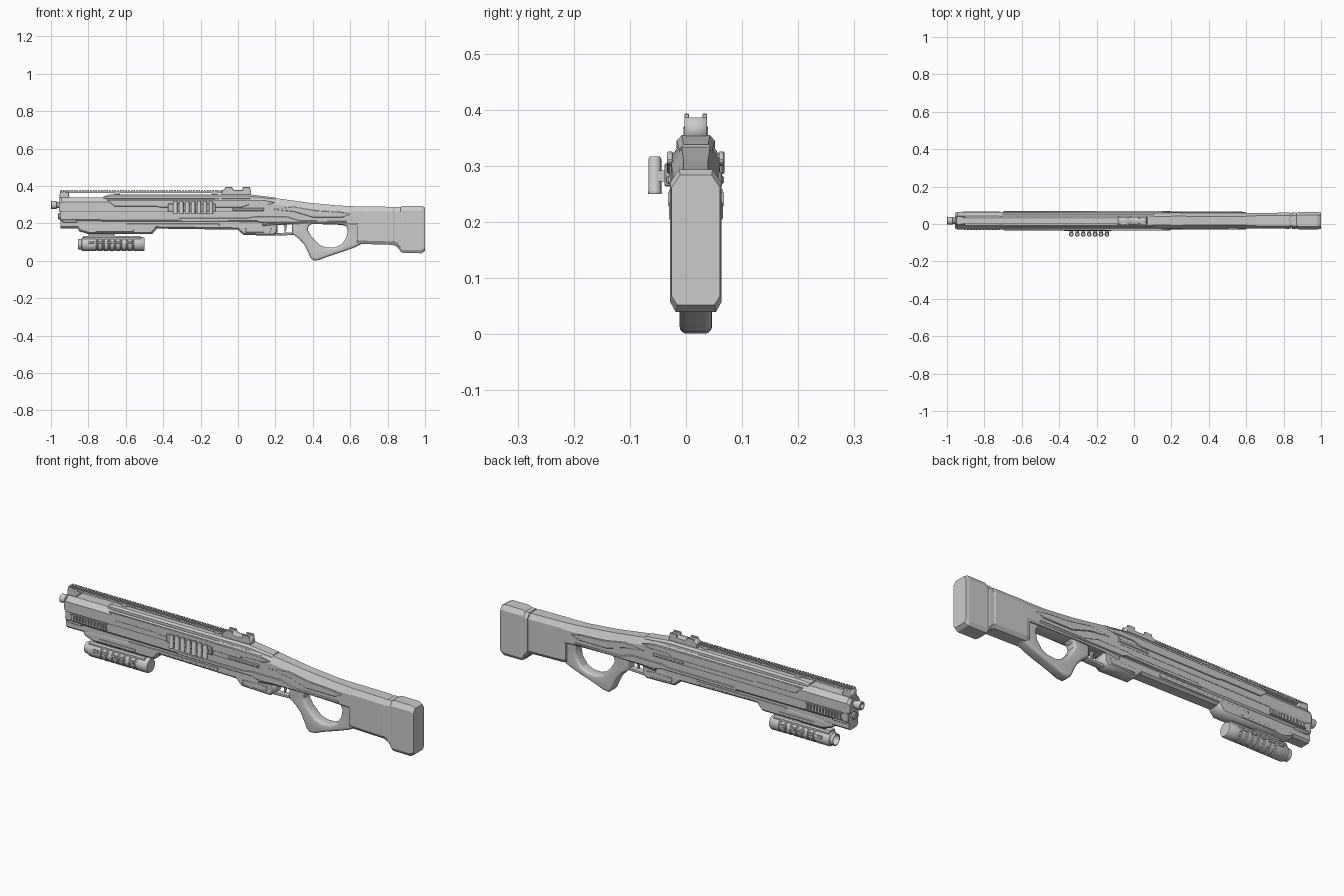
import bpy, bmesh
from math import sin, cos, pi

CY = 0.0175  # centre plane of the gun


def make(name, bm, smooth=False, bevel=0):
    bmesh.ops.recalc_face_normals(bm, faces=bm.faces)
    me = bpy.data.meshes.new(name)
    bm.to_mesh(me)
    bm.free()
    ob = bpy.data.objects.new(name, me)
    bpy.context.collection.objects.link(ob)
    if bevel:
        m = ob.modifiers.new("bevel", 'BEVEL')
        m.width, m.segments, m.limit_method = bevel, 1, 'ANGLE'
    if smooth:
        bpy.context.view_layer.objects.active = ob
        ob.select_set(True)
        bpy.ops.object.shade_smooth_by_angle()
        ob.select_set(False)
    return ob


def skin(bm, rings):
    rows = [[bm.verts.new(p) for p in r] for r in rings]
    n = len(rows[0])
    for a, b in zip(rows, rows[1:]):
        for i in range(n):
            bm.faces.new((a[i], a[(i + 1) % n], b[(i + 1) % n], b[i]))
    bm.faces.new(rows[0])
    bm.faces.new(rows[-1])


def loft(name, stations):
    """station: x, bottom z, lower shoulder, upper shoulder, top z, half widths bottom/side/top"""
    bm = bmesh.new()
    rings = []
    for x, zb, z1, z2, zt, wb, w, wt in stations:
        half = [(wb, zb), (w, z1), (w, z2), (wt, zt)]
        rings.append([(x, CY + y, z) for y, z in half] + [(x, CY - y, z) for y, z in half[::-1]])
    skin(bm, rings)
    return make(name, bm)


def boxes(name, items, bevel=0):
    """items: x0, x1, y0, y1, z0, z1 with y measured from the centre plane"""
    bm = bmesh.new()
    for x0, x1, y0, y1, z0, z1 in items:
        skin(bm, [[(x, CY + y0, z0), (x, CY + y1, z0), (x, CY + y1, z1), (x, CY + y0, z1)] for x in (x0, x1)])
    return make(name, bm, bevel=bevel)


def lathe(name, profile, centre, axis='X', n=24):
    """profile: (distance along axis, radius)"""
    bm = bmesh.new()
    a, b = centre
    rings = []
    for d, r in profile:
        cs = [(r * cos(2 * pi * i / n), r * sin(2 * pi * i / n)) for i in range(n)]
        rings.append([(d, a + u, b + v) if axis == 'X' else (a + u, b + v, d) for u, v in cs])
    skin(bm, rings)
    return make(name, bm, smooth=True)


def plate(name, loops, half, bevel, y=CY, res=2, smooth=True):
    """side profile (x, z) with optional holes, thickened about y with rounded edges"""
    cu = bpy.data.curves.new(name, 'CURVE')
    cu.dimensions, cu.fill_mode = '2D', 'BOTH'
    cu.extrude, cu.bevel_depth, cu.bevel_resolution, cu.offset = half - bevel, bevel, res, -bevel
    for pts in loops:
        sp = cu.splines.new('POLY')
        sp.points.add(len(pts) - 1)
        for p, (x, z) in zip(sp.points, pts):
            p.co = (x, z, 0, 1)
        sp.use_cyclic_u = True
    tmp = bpy.data.objects.new(name + "_curve", cu)
    bpy.context.collection.objects.link(tmp)
    dg = bpy.context.evaluated_depsgraph_get()
    bm = bmesh.new()
    bm.from_mesh(tmp.evaluated_get(dg).to_mesh())
    bpy.data.objects.remove(tmp)
    for v in bm.verts:
        x, z, d = v.co
        v.co = (x, y - d, z)
    bmesh.ops.remove_doubles(bm, verts=bm.verts, dist=1e-5)
    return make(name, bm, smooth=smooth)


# Upper shroud, flowing back into the comb of the stock
loft("upper_shroud", [
    (-.958, .262, .272, .305, .325, .036, .040, .022),
    (-.945, .260, .266, .313, .337, .044, .047, .026),
    (-.10, .260, .266, .313, .342, .044, .047, .026),
    (.14, .260, .266, .310, .342, .044, .047, .026)])
loft("rear_comb", [
    (.13, .185, .195, .310, .340, .036, .044, .026),
    (.22, .195, .205, .300, .332, .036, .043, .025),
    (.38, .198, .208, .275, .310, .034, .041, .022),
    (.54, .195, .205, .262, .295, .034, .040, .022),
    (.66, .190, .200, .262, .290, .036, .042, .026)])
loft("top_strip", [
    (-.72, .33, .332, .338, .344, .028, .030, .022),
    (-.69, .33, .332, .345, .353, .032, .034, .025),
    (.06, .33, .332, .345, .355, .032, .034, .025),
    (.20, .32, .322, .330, .338, .028, .030, .022)])

# Shoulder panels on both sides of the shroud
for s, tag in ((1, "left"), (-1, "right")):
    plate("shoulder_panel_" + tag, [[(-.70, .326), (-.66, .291), (-.44, .291), (-.42, .286), (.02, .286),
          (.06, .30), (.16, .30), (.20, .312), (.13, .326)]], .005, .002, CY + s * .046, 0, False)
    plate("rear_panel_" + tag, [[(.19, .275), (.30, .262), (.40, .232), (.56, .232), (.60, .25), (.54, .262),
          (.42, .268), (.30, .29)]], .004, .002, CY + s * .042, 0, False)
    plate("lower_panel_" + tag, [[(-.33, .212), (-.31, .228), (.05, .228), (.09, .236), (.26, .236),
          (.33, .215), (.58, .212), (.58, .204), (.12, .204), (.10, .212)]], .005, .002,
          CY + s * .043, 0, False)

# Middle and lower body
loft("middle_body", [
    (-.95, .212, .220, .258, .264, .036, .042, .042),
    (.15, .208, .216, .258, .264, .036, .043, .043)])
loft("lower_body", [
    (-.95, .172, .182, .205, .215, .024, .035, .035),
    (-.44, .172, .182, .205, .215, .024, .035, .035),
    (0.0, .166, .176, .205, .215, .024, .035, .035),
    (.18, .176, .186, .205, .215, .024, .035, .035)])
plate("front_lug", [[(-.955, .228), (-.86, .228), (-.86, .205), (-.935, .205)]], .040, .003, res=0, smooth=False)
plate("pump_grip", [[(-.865, .19), (-.85, .158), (-.80, .142), (-.46, .142), (-.435, .17), (-.425, .20)]],
      .038, .010, res=0, smooth=False)
boxes("pump_side_ribs", [(-.76, -.56, s - .003, s + .003, .155, .168) for s in (-.037, .037)]
      + [(-.60, -.10, s - .003, s + .003, .185, .198) for s in (-.035, .035)], .001)

# Vent blocks near the muzzle
boxes("muzzle_vents", [(-.91 + i * .0165, -.90 + i * .0165, s - .007, s + .007, .229, .253)
                       for i in range(12) for s in (-.043, .043)])
boxes("vent_frames", [(-.918, -.715, s - .004, s + .004, z, z + .005) for s in (-.044, .044) for z in (.224, .253)])

# Barrel with bore, and the magazine cap below
lathe("barrel", [(-.90, .017), (-.968, .017), (-.970, .021), (-.998, .021), (-1, .019), (-1, .013), (-.96, .012)],
      (CY, .298))
lathe("magazine_cap", [(-.93, .018), (-.958, .018), (-.962, .014)], (CY, .238))

# Top rail with teeth, carried by the front post
plate("front_sight_post", [[(-.952, .372), (-.905, .366), (-.90, .325), (-.955, .325)]], .022, .003, res=0, smooth=False)
boxes("top_rail", [(-.95, -.08, -.014, .014, .362, .371)])
boxes("rail_teeth", [(-.95 + i * .0145, -.9415 + i * .0145, -.017, .017, .369, .377) for i in range(60)])
boxes("rail_supports", [(x, x + .03, -.01, .01, .34, .365) for x in (-.66, -.14)])

# Rear sight
plate("rear_sight", [[(-.088, .345), (-.088, .372), (-.07, .386), (-.03, .386), (-.02, .378), (.03, .378),
      (.04, .386), (.067, .386), (.072, .345)]], .020, .002, res=0, smooth=False)
boxes("rear_sight_ears", [(x, x + .04, s - .004, s + .004, .37, .393) for x in (-.07, .025) for s in (-.016, .016)], .001)

# Shell carrier on the right side
boxes("shell_carrier", [(-.375, -.12, -.056, -.044, .263, .305)], .003)
boxes("shell_clips", [(-.345 + i * .0317, -.325 + i * .0317, -.068, -.05, .272, .292) for i in range(7)])
for i in range(7):
    lathe(f"shell_{i + 1}", [(.250, .012), (.254, .0125), (.256, .0115), (.312, .0115), (.317, .009)],
          (-.335 + i * .0317, -.0555), 'Z', 16)
boxes("receiver_side_panel", [(-.03, .14, -.052, -.044, .268, .283), (-.03, .14, .044, .050, .268, .283)], .003)

# Loading block ahead of the trigger
plate("loading_block", [[(-.02, .19), (.0, .165), (.03, .138), (.19, .134), (.21, .15), (.21, .20)]],
      .036, .008, res=0, smooth=False)
plate("loading_gate", [[(.04, .176), (.04, .152), (.17, .150), (.18, .176)]], .039, .002, res=0, smooth=False)

# Trigger guard and trigger
plate("trigger_guard", [
    [(.17, .205), (.17, .142), (.20, .134), (.30, .138), (.34, .16), (.34, .205)],
    [(.185, .19), (.30, .194), (.315, .178), (.305, .152), (.20, .148)]], .016, .004)
plate("trigger", [[(.238, .20), (.262, .20), (.262, .178), (.254, .156), (.247, .156), (.25, .178)]], .006, .002)

# Thumbhole grip
plate("thumbhole_grip", [
    [(.29, .225), (.29, .145), (.325, .118), (.355, .085), (.375, .045), (.388, .015), (.405, .001), (.435, .004),
     (.48, .022), (.57, .052), (.62, .070), (.65, .085), (.68, .10), (.68, .225)],
    [(.372, .165), (.378, .185), (.395, .197), (.55, .192), (.578, .185), (.587, .165), (.58, .125), (.555, .088),
     (.52, .072), (.475, .070), (.44, .082), (.395, .125)]], .029, .013, res=3)

# Stock and butt pad
loft("stock", [
    (.635, .092, .110, .262, .288, .026, .038, .024),
    (.655, .090, .108, .265, .291, .030, .042, .027),
    (.83, .085, .103, .262, .288, .030, .043, .028),
    (.84, .078, .100, .258, .284, .030, .040, .026),
    (.865, .072, .092, .256, .282, .030, .040, .026)])
loft("butt_ring", [
    (.845, .080, .098, .263, .288, .030, .043, .028),
    (.865, .056, .076, .263, .288, .030, .043, .028),
    (.875, .048, .066, .258, .284, .030, .041, .027)])
loft("butt_pad", [
    (.868, .048, .066, .260, .286, .030, .042, .028),
    (.882, .041, .058, .270, .294, .036, .046, .030),
    (.982, .040, .058, .270, .294, .036, .046, .030),
    (1.0, .052, .068, .262, .284, .033, .043, .028)])

# Under-barrel light with grooved housing
groove = [(-.835, .034), (-.828, .0375)]
for i in range(7):
    x = -.76 + i * .032
    groove += [(x, .0375), (x + .003, .034), (x + .010, .034), (x + .013, .0375)]
lathe("light_housing", [(-.80, .02), (-.845, .024), (-.855, .026), (-.855, .029), (-.838, .029)] + groove
      + [(-.508, .0375), (-.50, .033)], (CY, .0885))
loft("light_mount", [
    (-.83, .10, .105, .125, .132, .02, .024, .018),
    (-.52, .10, .105, .125, .132, .02, .024, .018)])
boxes("light_clamp", [(-.80, -.66, -.016, .016, .125, .15)], .002)
boxes("light_side_bars", [(-.80 + i * .05, -.77 + i * .05, s - .004, s + .004, .092, .106)
                          for i in range(5) for s in (-.036, .036)], .002)
